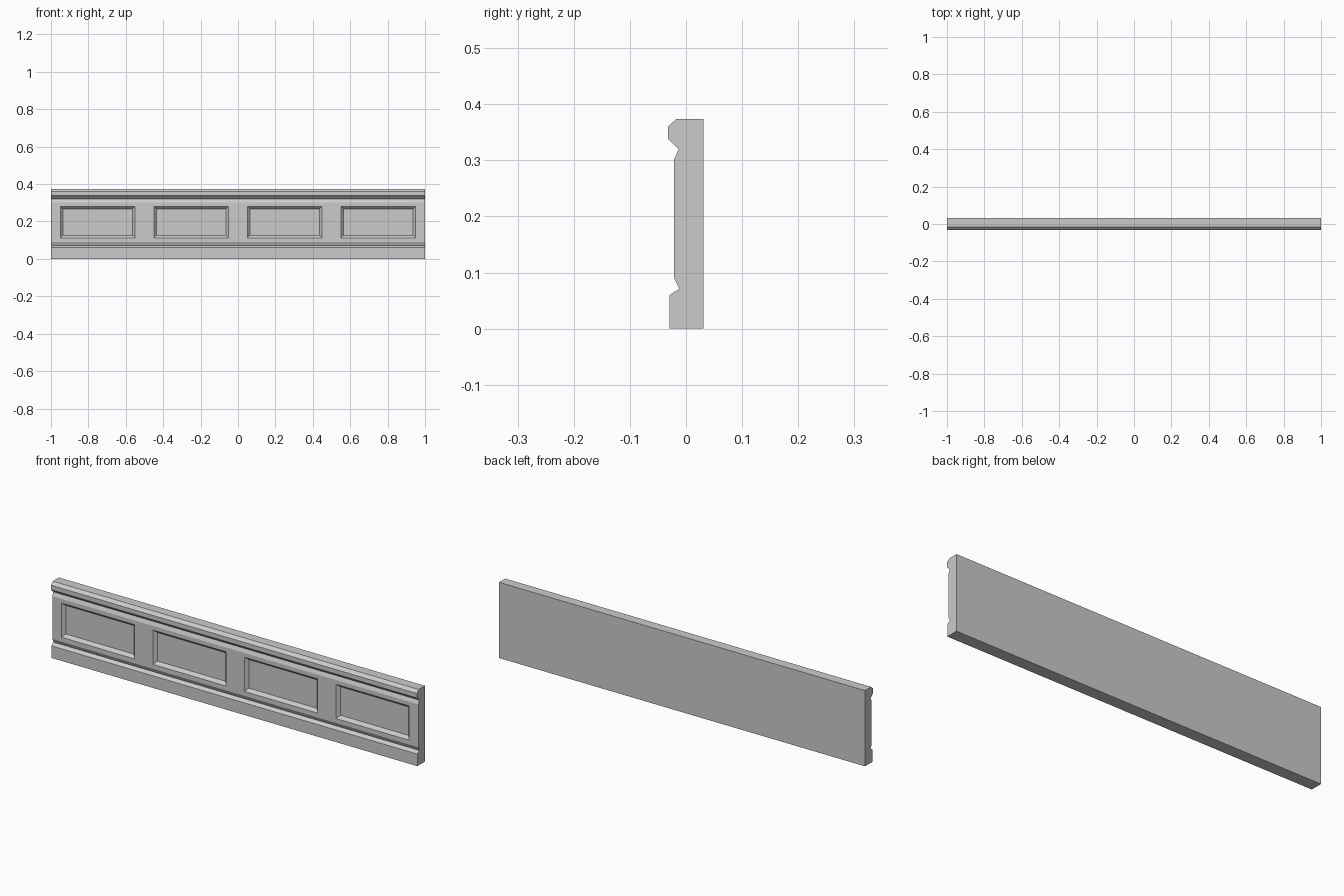
import bpy
import bmesh
from mathutils import Vector

cube = bpy.data.objects.get("Cube")
if cube:
    bpy.data.objects.remove(cube, do_unlink=True)

HALF_LENGTH = 1.0
FACE_Y = -0.021
PANEL_CENTRES = (-0.75, -0.25, 0.25, 0.75)
PANEL_HALF_WIDTH = 0.2
PANEL_BOTTOM, PANEL_TOP = 0.112, 0.281
BEVEL, DEPTH = 0.014, 0.015

# Moulding cross-section (y, z): back, plinth, groove, flat face, groove, top rail
profile = [
    (0.031, 0.0), (-0.029, 0.0), (-0.029, 0.06), (-0.012, 0.071),
    (FACE_Y, 0.09), (FACE_Y, 0.302), (-0.013, 0.32), (-0.032, 0.338),
    (-0.032, 0.36), (-0.017, 0.374), (0.031, 0.374),
]

# Sweep the cross-section along the board
bm = bmesh.new()
end = bm.faces.new([bm.verts.new((-HALF_LENGTH, y, z)) for y, z in profile])
swept = bmesh.ops.extrude_face_region(bm, geom=[end], use_keep_orig=True)
bmesh.ops.translate(bm, vec=(2 * HALF_LENGTH, 0, 0),
                    verts=[g for g in swept["geom"] if isinstance(g, bmesh.types.BMVert)])
bmesh.ops.recalc_face_normals(bm, faces=bm.faces)


def flat_faces():
    return [f for f in bm.faces if all(abs(v.co.y - FACE_Y) < 1e-4 for v in f.verts)]


def cut_flat(point, normal):
    faces = flat_faces()
    edges = list({e for f in faces for e in f.edges})
    verts = list({v for f in faces for v in f.verts})
    bmesh.ops.bisect_plane(bm, geom=verts + edges + faces, dist=1e-5,
                           plane_co=point, plane_no=normal)


# Divide the flat face into a grid around the four panels
for z in (PANEL_BOTTOM, PANEL_TOP):
    cut_flat(Vector((0, 0, z)), Vector((0, 0, 1)))
for centre in PANEL_CENTRES:
    for side in (-1, 1):
        cut_flat(Vector((centre + side * PANEL_HALF_WIDTH, 0, 0)), Vector((1, 0, 0)))

# Sink the panels with sloping borders
panels = []
for f in flat_faces():
    c = f.calc_center_median()
    if PANEL_BOTTOM < c.z < PANEL_TOP and any(abs(c.x - p) < 0.1 for p in PANEL_CENTRES):
        panels.append(f)
bmesh.ops.inset_individual(bm, faces=panels, thickness=BEVEL, depth=-DEPTH,
                           use_even_offset=True)

mesh = bpy.data.meshes.new("panelled_skirting_board")
bm.to_mesh(mesh)
bm.free()
board = bpy.data.objects.new("panelled_skirting_board", mesh)
bpy.context.collection.objects.link(board)

# Plain grey finish
grey = bpy.data.materials.new("light_grey")
grey.use_nodes = True
colour = (0.6, 0.6, 0.6, 1)
grey.diffuse_color = colour
grey.node_tree.nodes["Principled BSDF"].inputs["Base Color"].default_value = colour
mesh.materials.append(grey)
